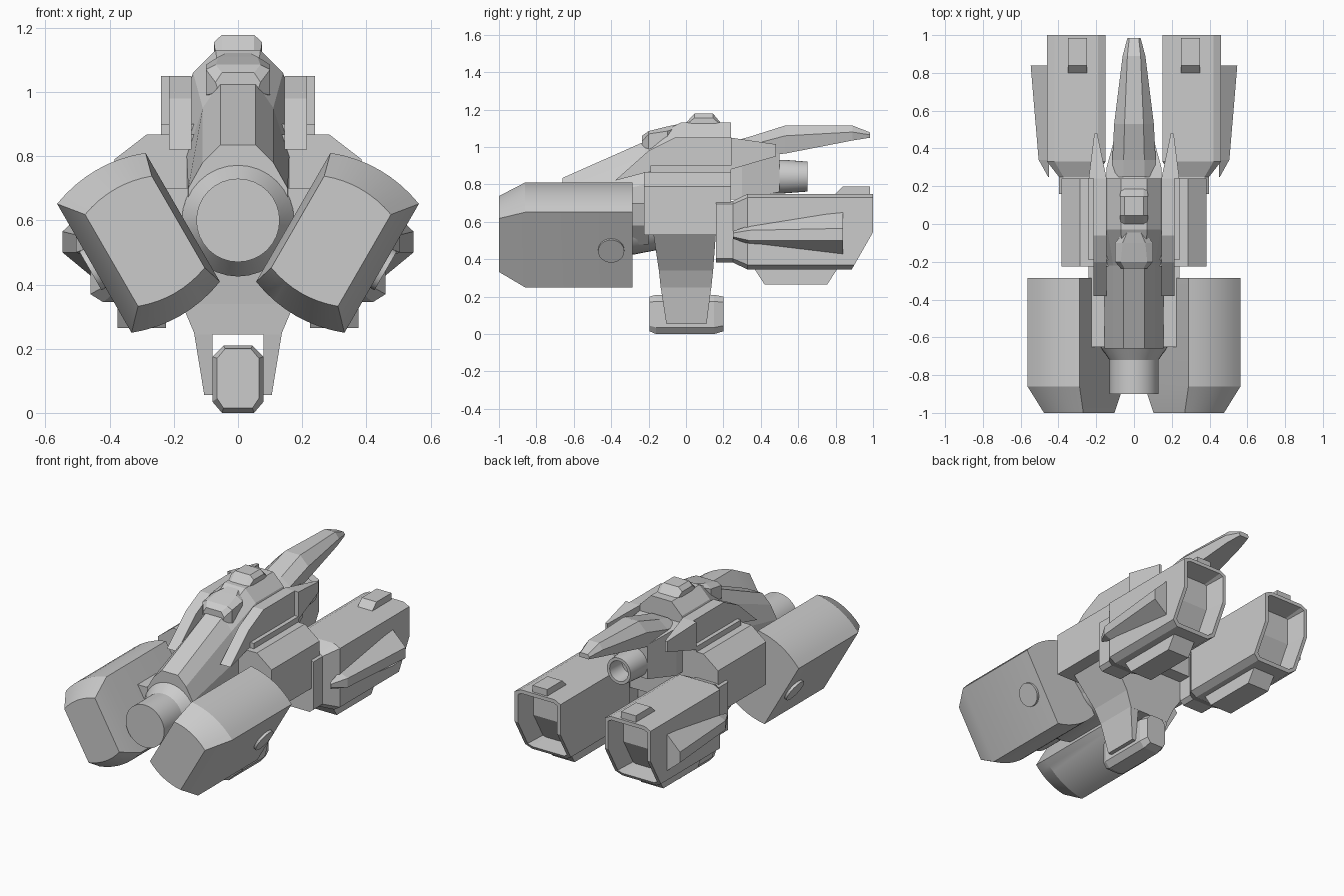
import bpy, bmesh, math

if "Cube" in bpy.data.objects:
    bpy.data.objects.remove(bpy.data.objects["Cube"], do_unlink=True)

grey = bpy.data.materials.new("hull grey")
grey.use_nodes = True
grey.diffuse_color = (0.6, 0.6, 0.6, 1)
grey.node_tree.nodes["Principled BSDF"].inputs["Base Color"].default_value = (0.6, 0.6, 0.6, 1)


def finish(name, bm, mirror=False, smooth=False):
    bmesh.ops.recalc_face_normals(bm, faces=bm.faces[:])
    mesh = bpy.data.meshes.new(name)
    bm.to_mesh(mesh)
    bm.free()
    mesh.materials.append(grey)
    ob = bpy.data.objects.new(name, mesh)
    bpy.context.collection.objects.link(ob)
    if smooth:
        bpy.ops.object.select_all(action='DESELECT')
        ob.select_set(True)
        bpy.context.view_layer.objects.active = ob
        bpy.ops.object.shade_smooth_by_angle(angle=math.radians(25))
    if mirror:
        ob.modifiers.new("mirror", 'MIRROR')
    return ob


def skin(rings, end_cap=True):
    """Bridge matching rings of points and close the ends."""
    bm = bmesh.new()
    vs = [[bm.verts.new(p) for p in r] for r in rings]
    n = len(vs[0])
    for a, b in zip(vs, vs[1:]):
        for i in range(n):
            j = (i + 1) % n
            bm.faces.new((a[i], a[j], b[j], b[i]))
    bm.faces.new(vs[0])
    if end_cap:
        bm.faces.new(vs[-1])
    return bm, vs


def loft(name, rings, **kw):
    return finish(name, skin(rings)[0], **kw)


def half(y, pts):
    """Symmetric section at y from its +x half."""
    return [(x, y, z) for x, z in pts] + [(-x, y, z) for x, z in reversed(pts)]


def side_plate(name, pts, x0, x1, **kw):
    """Side outline (y, z) extruded across x."""
    return loft(name, [[(x, y, z) for y, z in pts] for x in (x0, x1)], **kw)


def lathe(name, z, steps, n=32):
    """Turned part along y from (y, radius) steps."""
    ang = [2 * math.pi * i / n for i in range(n)]
    return loft(name, [[(r * math.cos(a), y, z + r * math.sin(a)) for a in ang]
                       for y, r in steps], smooth=True)


# Front pods: tilted slabs with curved ends
def pod_ring(y, cx, cz, length, width, bulge):
    ring = []
    for s in (1, -1):
        for i in range(9):
            t = s * (i / 4 - 1)
            u, v = s * (length + bulge * (1 - t * t)), t * width
            ring.append((cx + u * 0.5 + v * 0.866, y, cz + u * 0.866 - v * 0.5))
    return ring


loft("front_pod", [pod_ring(-1, 0.29, 0.535, 0.165, 0.12, 0.022),
                   pod_ring(-0.86, 0.31, 0.53, 0.232, 0.159, 0.03),
                   pod_ring(-0.285, 0.31, 0.53, 0.232, 0.159, 0.03)], mirror=True, smooth=True)

# Round caps on the outer pod faces
caps = []
for d in (-0.02, 0.015):
    caps.append([(0.447 + d * 0.866 + 0.07 * math.sin(a) * 0.5, -0.4 + 0.07 * math.cos(a),
                  0.45 - d * 0.5 + 0.07 * math.sin(a) * 0.866)
                 for a in [math.pi * i / 12 for i in range(24)]])
loft("pod_cap", caps, mirror=True, smooth=True)

# Central barrel and pod mounts
lathe("front_barrel", 0.6, [(-0.9, 0.13), (-0.72, 0.13), (-0.655, 0.175), (-0.28, 0.175), (-0.15, 0.15)])
mount = [(0.24, 0.7), (0.21, 0.58), (0.12, 0.48)]
loft("pod_mount", [half(y, mount) for y in (-0.65, -0.2)])

# Upper hull with sloping nose
loft("upper_hull", [
    half(-0.66, [(0.055, 0.835), (0.11, 0.78), (0.155, 0.7), (0.155, 0.6)]),
    half(-0.22, [(0.055, 1.03), (0.11, 0.95), (0.16, 0.8), (0.16, 0.6)]),
    half(-0.03, [(0.07, 1.13), (0.14, 1.06), (0.2, 0.87), (0.2, 0.6)]),
    half(0.24, [(0.07, 1.13), (0.14, 1.06), (0.2, 0.87), (0.2, 0.6)])])

# Middle hull and side boxes
core = [(0.24, 0.9), (0.24, 0.53)]
loft("hull_core", [half(y, core) for y in (-0.19, 0.24)])
box = [(0.285, 0.867), (0.385, 0.79), (0.385, 0.53)]
loft("side_boxes", [half(y, box) for y in (-0.225, 0.24)])

# Raised side rails and their rear fins
side_plate("side_rail", [(-0.38, 0.82), (-0.2, 0.98), (-0.06, 1.05), (0.24, 1.05),
                         (0.24, 0.87), (-0.19, 0.87)], 0.145, 0.215, mirror=True)
loft("rail_fin", [[(0.145, 0.24, 1.05), (0.24, 0.24, 1.05), (0.24, 0.24, 0.88), (0.145, 0.24, 0.88)],
                  [(0.195, 0.48, 1.015), (0.21, 0.48, 1.015), (0.21, 0.48, 0.95), (0.195, 0.48, 0.95)]],
     mirror=True)

# Cockpit hood
loft("cockpit", [
    half(-0.235, [(0.05, 1.06), (0.07, 1.03), (0.06, 1.0)]),
    half(-0.2, [(0.07, 1.085), (0.1, 1.07), (0.1, 0.99)]),
    half(-0.1, [(0.06, 1.11), (0.1, 1.085), (0.1, 1.0)]),
    half(-0.03, [(0.03, 1.125), (0.045, 1.11), (0.04, 1.0)])])

# Small top turret
loft("top_turret", [
    half(0.0, [(0.05, 1.13), (0.07, 1.12), (0.07, 1.09)]),
    half(0.045, [(0.05, 1.178), (0.075, 1.155), (0.075, 1.09)]),
    half(0.145, [(0.05, 1.178), (0.075, 1.155), (0.075, 1.09)]),
    half(0.185, [(0.05, 1.13), (0.07, 1.12), (0.07, 1.09)])])

# Tail block, thruster and long tail boom
loft("tail_block", [half(0.22, [(0.145, 1.02), (0.145, 0.72)]),
                    half(0.3, [(0.145, 1.01), (0.145, 0.72)]),
                    half(0.5, [(0.09, 0.97), (0.09, 0.76)])])
lathe("rear_thruster", 0.842, [(0.24, 0.09), (0.52, 0.09), (0.65, 0.08), (0.65, 0.062), (0.54, 0.055)])
loft("tail_boom", [
    half(0.25, [(0.055, 1.03), (0.115, 1.0), (0.1, 0.95)]),
    half(0.34, [(0.055, 1.055), (0.115, 1.01), (0.1, 0.95)]),
    half(0.53, [(0.05, 1.115), (0.105, 1.06), (0.09, 0.965)]),
    half(0.89, [(0.035, 1.115), (0.06, 1.08), (0.05, 1.035)]),
    half(0.985, [(0.025, 1.078), (0.035, 1.065), (0.03, 1.05)])])

# Rear engines: hollow chamfered boxes with a raked lower mouth
corners = [(0.19, 0.75), (0.42, 0.75), (0.46, 0.73), (0.46, 0.545), (0.46, 0.37),
           (0.42, 0.345), (0.19, 0.345), (0.15, 0.37), (0.15, 0.545), (0.15, 0.73)]
rings = [[(0.305 + (x - 0.305) * sx, y, 0.545 + (z - 0.545) * sz) for x, z in corners]
         for y, sx, sz in ((0.16, 0.6, 0.81), (0.25, 0.6, 0.81), (0.33, 1, 1))]
rings.append([(x, 1 - max(0, 0.545 - z) * 0.571, z) for x, z in corners])
bm, vs = skin(rings, end_cap=False)
r = vs[-1]
mouth = [bm.faces.new(r[:4] + r[8:]), bm.faces.new(r[3:9])]
bmesh.ops.recalc_face_normals(bm, faces=bm.faces[:])
for thick, depth in ((0.022, 0), (0.015, -0.13)):
    bmesh.ops.inset_region(bm, faces=mouth, thickness=thick, use_even_offset=True)
    bmesh.ops.translate(bm, vec=(0, depth, 0), verts=list({v for f in mouth for v in f.verts}))
finish("rear_engine", bm, mirror=True)

# Engine trim: outer blades, top blocks, bottom keels
def blade(y, out, lo, hi, r0, r1):
    return [(0.45, y, lo), (out, y, r0), (out, y, r1), (0.45, y, hi)]


loft("engine_blade", [blade(0.25, 0.455, 0.51, 0.55, 0.52, 0.54),
                      blade(0.34, 0.505, 0.48, 0.58, 0.5, 0.555),
                      blade(0.84, 0.547, 0.42, 0.66, 0.5, 0.565)], mirror=True)
side_plate("engine_top_block", [(0.79, 0.74), (0.84, 0.79), (0.985, 0.79), (0.985, 0.74)],
           0.25, 0.35, mirror=True)
side_plate("engine_keel", [(0.365, 0.35), (0.42, 0.265), (0.755, 0.265), (0.81, 0.35)],
           0.225, 0.375, mirror=True)


# Lower leg: flared strut split into two prongs
def leg_ring(z, x, inner, front, back):
    return [(inner, front, z), (x, front, z), (x, back, z), (inner, back, z)]


loft("leg_flare", [leg_ring(0.245, 0.135, -0.135, -0.135, 0.135),
                   leg_ring(0.34, 0.175, -0.175, -0.145, 0.145),
                   leg_ring(0.54, 0.31, -0.31, -0.175, 0.16)])
loft("leg_prong", [leg_ring(0.055, 0.105, 0.08, -0.105, 0.11),
                   leg_ring(0.25, 0.137, 0.08, -0.135, 0.135)], mirror=True)

# Lower sensor pod held between the prongs
full = [(0.045, 0.21), (0.08, 0.175), (0.08, 0.035), (0.05, 0.0)]
small = [(0.04, 0.2), (0.065, 0.17), (0.065, 0.045), (0.045, 0.015)]
loft("lower_pod", [half(-0.195, small), half(-0.16, full), half(0.15, full), half(0.2, small)])
